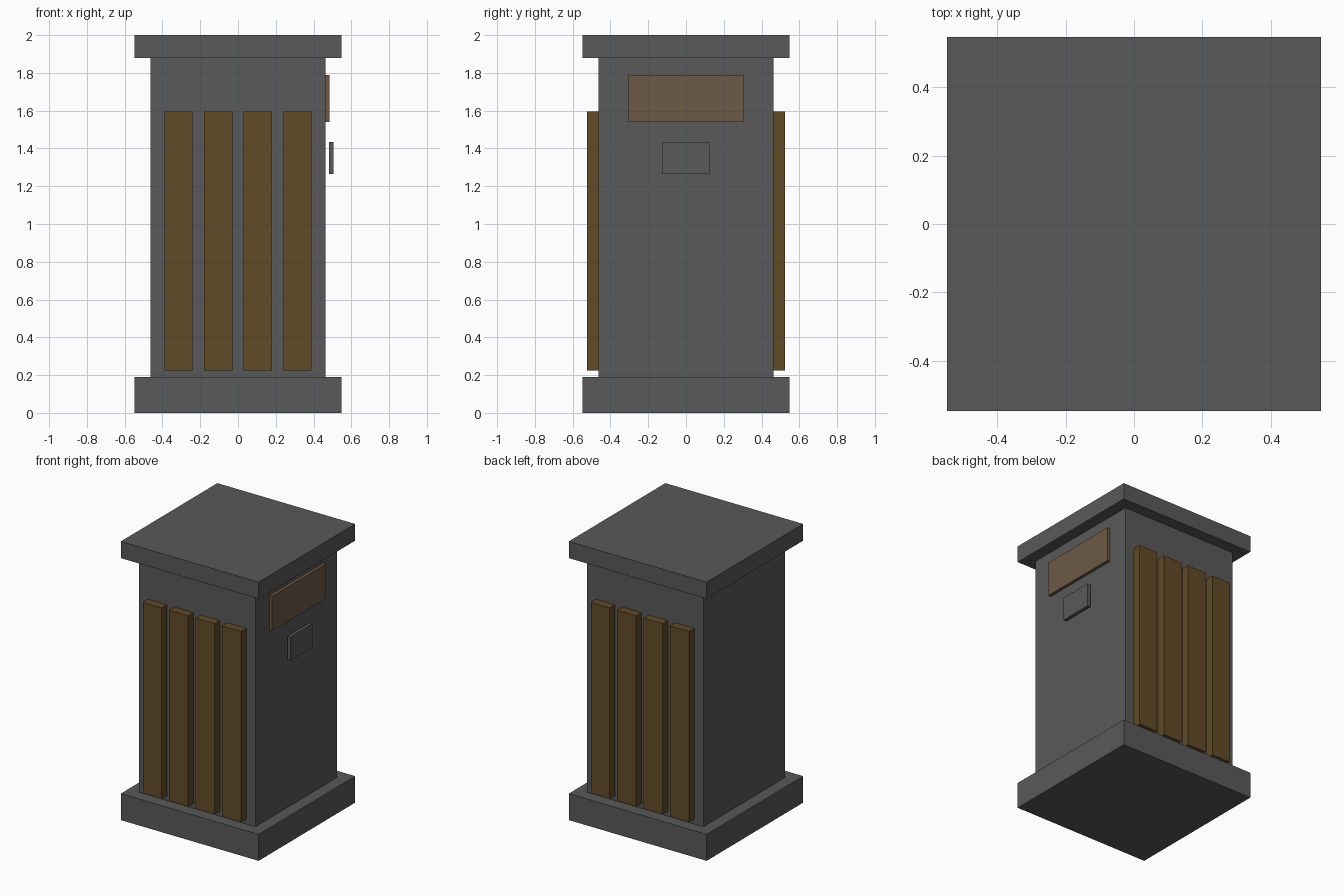
import bpy

cube = bpy.data.objects.get("Cube")
if cube:
    bpy.data.objects.remove(cube, do_unlink=True)


def material(name, rgb):
    m = bpy.data.materials.new(name)
    m.use_nodes = True
    m.diffuse_color = (*rgb, 1)
    m.node_tree.nodes["Principled BSDF"].inputs["Base Color"].default_value = (*rgb, 1)
    return m


def box(name, x, y, z, mat):
    """Flat-faced box spanning the given (low, high) ranges."""
    spans = (x, y, z)
    bpy.ops.mesh.primitive_cube_add(size=1, location=[(a + b) / 2 for a, b in spans])
    ob = bpy.context.object
    ob.name = name
    ob.scale = [b - a for a, b in spans]
    bpy.ops.object.transform_apply(location=False, rotation=False, scale=True)
    ob.data.materials.append(mat)
    return ob


stone = material("dark grey stone", (0.1, 0.1, 0.1))
wood = material("dark brown wood", (0.12, 0.07, 0.02))
sign_brown = material("pale brown sign", (0.15, 0.1, 0.06))

# Pillar: base, body and cap
R, B = 0.547, 0.463
box("base", (-R, R), (-R, R), (0, 0.19), stone)
box("body", (-B, B), (-B, B), (0.19, 1.88), stone)
box("cap", (-R, R), (-R, R), (1.88, 2), stone)

# Upright slats on the front and back
for side, label in ((-1, "front"), (1, "back")):
    for i in range(4):
        cx = (i - 1.5) * 0.21
        y = sorted((side * (B - 0.01), side * 0.523))
        box(f"{label}_slat_{i + 1}", (cx - 0.075, cx + 0.075), y, (0.225, 1.595), wood)

# Sign board and small floating plate on the +x side
box("sign_board", (B - 0.003, 0.485), (-0.305, 0.305), (1.54, 1.79), sign_brown)
box("small_plate", (0.481, 0.505), (-0.125, 0.125), (1.265, 1.435), stone)
